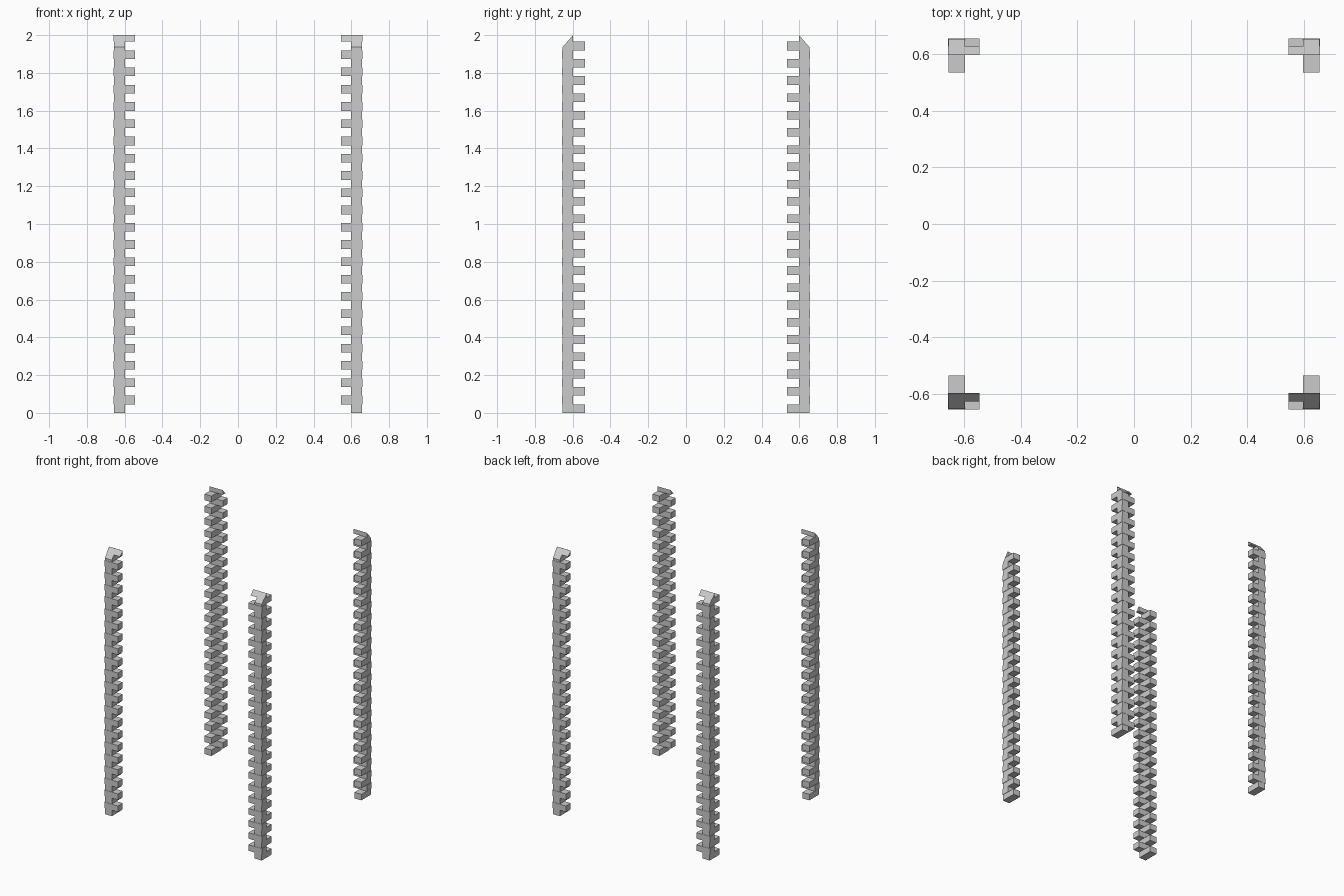
import bpy, bmesh
from mathutils import Vector

if "Cube" in bpy.data.objects:
    bpy.data.objects.remove(bpy.data.objects["Cube"])

P = 0.0457           # course height
COURSES = 44
INNER = 0.598        # inside corner line


def block(bm, x0, x1, y0, y1, z0, z1):
    geom = bmesh.ops.create_cube(bm, size=1)
    for v in geom['verts']:
        v.co = Vector((x1 if v.co.x > 0 else x0,
                       y1 if v.co.y > 0 else y0,
                       z1 if v.co.z > 0 else z0))


def quoin(name, sx, sy):
    bm = bmesh.new()
    # alternating corner stones: even courses reach along y, odd along x
    for i in range(COURSES):
        z0, z1 = i * P, (i + 1) * P
        if i % 2:
            block(bm, 0.546, 0.659, INNER, 0.656, z0, z1)
        else:
            block(bm, INNER, 0.656, 0.536, 0.654, z0, z1)
    # slope the outer top to follow the roof pitch
    cut = bmesh.ops.bisect_plane(
        bm, geom=bm.verts[:] + bm.edges[:] + bm.faces[:],
        plane_co=(0, INNER, 2.0), plane_no=(0, 0.065, 0.057), clear_outer=True)
    edges = [e for e in cut['geom_cut'] if isinstance(e, bmesh.types.BMEdge)]
    bmesh.ops.holes_fill(bm, edges=edges, sides=0)
    # move to its own corner
    for v in bm.verts:
        v.co.x *= sx
        v.co.y *= sy
    bmesh.ops.recalc_face_normals(bm, faces=bm.faces[:])
    me = bpy.data.meshes.new(name)
    bm.to_mesh(me)
    bm.free()
    bpy.context.collection.objects.link(bpy.data.objects.new(name, me))


for side, sx in (("left", -1), ("right", 1)):
    for end, sy in (("front", -1), ("back", 1)):
        quoin(f"corner_stones_{end}_{side}", sx, sy)
